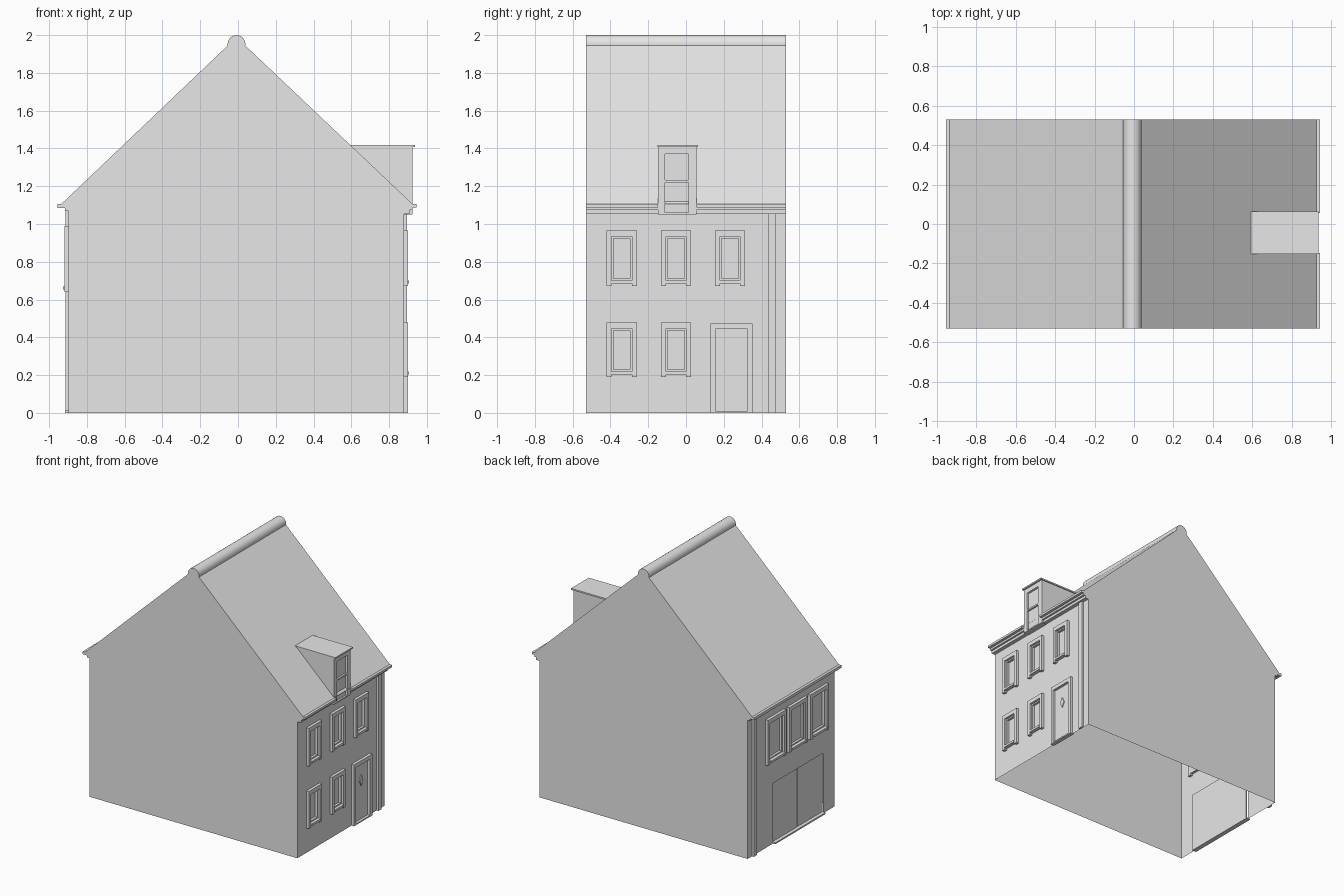
import bpy, bmesh, math
from mathutils import Vector

if "Cube" in bpy.data.objects:
    bpy.data.objects.remove(bpy.data.objects["Cube"], do_unlink=True)

mat = bpy.data.materials.new("plain_grey")
mat.use_nodes = True
grey = (0.8, 0.8, 0.8, 1)
mat.diffuse_color = grey
mat.node_tree.nodes["Principled BSDF"].inputs["Base Color"].default_value = grey

RIGHT, LEFT, HALF = 0.878, -0.897, 0.53   # wall planes and half depth


def finish(name, bm, fix=True):
    if fix:
        bmesh.ops.recalc_face_normals(bm, faces=bm.faces)
    me = bpy.data.meshes.new(name)
    bm.to_mesh(me)
    bm.free()
    me.materials.append(mat)
    ob = bpy.data.objects.new(name, me)
    bpy.context.collection.objects.link(ob)
    return ob


def boxes(name, wall, parts):
    """Parts are (inner, outer, y0, y1, z0, z1), depths measured out of the wall."""
    s = 1 if wall > 0 else -1
    bm = bmesh.new()
    for a, b, y0, y1, z0, z1 in parts:
        lo, hi = sorted((wall + s * a, wall + s * b))
        cube = bmesh.ops.create_cube(bm, size=1)["verts"]
        for v in cube:
            v.co = Vector((lo if v.co.x < 0 else hi,
                           y0 if v.co.y < 0 else y1,
                           z0 if v.co.z < 0 else z1))
    return finish(name, bm)


def facade(name, wall, y0, y1, z0, z1, holes):
    """Flat wall sheet with rectangular openings (ya, yb, za, zb)."""
    ys = sorted({y0, y1, *[h[0] for h in holes], *[h[1] for h in holes]})
    zs = sorted({z0, z1, *[h[2] for h in holes], *[h[3] for h in holes]})
    bm = bmesh.new()
    for ya, yb in zip(ys, ys[1:]):
        for za, zb in zip(zs, zs[1:]):
            cy, cz = (ya + yb) / 2, (za + zb) / 2
            if any(h[0] < cy < h[1] and h[2] < cz < h[3] for h in holes):
                continue
            loop = [(ya, za), (yb, za), (yb, zb), (ya, zb)]
            if wall < 0:
                loop.reverse()
            bm.faces.new([bm.verts.new((wall, y, z)) for y, z in loop])
    bmesh.ops.remove_doubles(bm, verts=bm.verts, dist=0.0001)
    bmesh.ops.dissolve_limit(bm, angle_limit=0.01, verts=bm.verts, edges=bm.edges)
    return finish(name, bm, fix=False)


def prism(name, profile, y0, y1, skip_bottom=False):
    """Extrude an xz outline along y; optionally leave near-vertical and base sides open."""
    bm = bmesh.new()
    front = [bm.verts.new((x, y0, z)) for x, z in profile]
    back = [bm.verts.new((x, y1, z)) for x, z in profile]
    bm.faces.new(front)
    bm.faces.new(back[::-1])
    n = len(profile)
    for i in range(n):
        j = (i + 1) % n
        if skip_bottom and max(profile[i][1], profile[j][1]) < 1.107 :
            continue
        bm.faces.new((front[i], back[i], back[j], front[j]))
    return finish(name, bm)


def window(name, wall, y, z0, z1, w, sill):
    """Framed window: surround, sash, recessed pane and sill; returns its opening."""
    h, f, r = w / 2, 0.026, 0.01
    top = z1 - 0.032
    low = z0 + 0.03
    boxes(name, wall, [
        (-0.02, 0.022, y - h, y - h + f, z0, z1),
        (-0.02, 0.022, y + h - f, y + h, z0, z1),
        (-0.02, 0.022, y - h + f, y + h - f, top, z1),
        (-0.02, sill, y - h + f, y + h - f, z0 + 0.013, low),
        (-0.02, 0.006, y - h + f, y - h + f + r, low, top),
        (-0.02, 0.006, y + h - f - r, y + h - f, low, top),
        (-0.02, 0.006, y - h + f + r, y + h - f - r, top - r, top),
        (-0.02, 0.006, y - h + f + r, y + h - f - r, low, low + r),
        (-0.02, -0.012, y - h + f + r, y + h - f - r, low + r, top - r)])
    return (y - h + f, y + h - f, low, top)


# Gables, roof slopes and rounded ridge as one open-bottomed shell
ridge = [(-0.008 + 0.047 * math.cos(math.radians(a)), 1.953 + 0.047 * math.sin(math.radians(a)))
         for a in [190 - 200 * i / 14 for i in range(15)]]
outline = [(LEFT, 0), (LEFT, 1.106), (-0.935, 1.106), *ridge, (0.925, 1.105), (RIGHT, 1.06), (RIGHT, 0)]
house = prism("gables_and_roof", outline, -HALF, HALF, skip_bottom=True)
bpy.ops.object.select_all(action="DESELECT")
house.select_set(True)
bpy.context.view_layer.objects.active = house
bpy.ops.object.shade_smooth_by_angle(angle=math.radians(30))

# Windows and front door on the right wall
holes = []
for i, y in enumerate((-0.34, -0.053, 0.233)):
    holes.append(window(f"upper_window_{i + 1}", RIGHT, y, 0.672, 0.966, 0.16, 0.028))
    if i < 2:
        holes.append(window(f"lower_window_{i + 1}", RIGHT, y, 0.19, 0.479, 0.16, 0.028))
holes.append((0.156, 0.325, 0, 0.444))
boxes("door_surround", RIGHT, [
    (-0.01, 0.022, 0.13, 0.156, 0, 0.474),
    (-0.01, 0.022, 0.325, 0.352, 0, 0.474),
    (-0.01, 0.022, 0.156, 0.325, 0.444, 0.474),
    (-0.01, 0.022, 0.156, 0.325, 0, 0.01)])
boxes("door", RIGHT, [(-0.01, 0.002, 0.156, 0.325, 0.01, 0.444)])
bm = bmesh.new()
diamond = [(0.24 + 0.022 * dy, 0.31 + 0.042 * dz) for dy, dz in ((1, 0), (0, 1), (-1, 0), (0, -1))]
face = bm.faces.new([bm.verts.new((RIGHT, y, z)) for y, z in diamond])
out = bmesh.ops.extrude_face_region(bm, geom=[face])["geom"]
bmesh.ops.translate(bm, vec=(0.009, 0, 0), verts=[g for g in out if isinstance(g, bmesh.types.BMVert)])
finish("door_diamond", bm)
facade("right_wall", RIGHT, -HALF, HALF, 0, 1.06, holes)

# Windows and double garage door on the left wall
holes = [window(f"back_window_{i + 1}", LEFT, y, 0.64, 0.99, 0.225, 0.03)
         for i, y in enumerate((0.2, -0.06, -0.32))]
holes.append((-0.39, 0.22, 0, 0.465))
boxes("garage_doors", LEFT, [
    (-0.016, -0.006, -0.39, -0.088, 0.012, 0.465),
    (-0.016, -0.006, -0.082, 0.22, 0.012, 0.465),
    (-0.016, -0.01, -0.088, -0.082, 0.012, 0.465)])
boxes("garage_threshold", LEFT, [(-0.016, 0.02, -0.39, 0.22, 0, 0.012)])
facade("left_wall", LEFT, -HALF, HALF, 0, 1.106, holes)

# Downpipes beside the corner on both long walls
for name, wall, top in (("right_downpipe", RIGHT, 1.06), ("left_downpipe", LEFT, 1.09)):
    boxes(name, wall, [(0, 0.016, 0.437, 0.476, 0, top)])

# Eaves: plain gutter on the left, stepped cornice broken by the dormer on the right
boxes("left_gutter", LEFT, [(0, 0.058, -HALF, HALF, 1.085, 1.106),
                            (0, 0.02, -HALF, HALF, 1.07, 1.085)])
steps = []
for ya, yb in ((-HALF, -0.148), (0.055, HALF)):
    for depth, za, zb in ((0.067, 1.088, 1.105), (0.045, 1.073, 1.088), (0.03, 1.053, 1.073)):
        steps.append((0, depth, ya, yb, za, zb))
boxes("right_cornice", RIGHT, steps)

# Dormer: cheeks, glazed front and flat roof
FRONT = 0.923
bm = bmesh.new()
side = [(RIGHT, 1.053), (FRONT, 1.053), (FRONT, 1.409), (0.59, 1.409), (RIGHT, 1.14)]
for y, order in ((-0.148, 1), (0.055, -1)):
    bm.faces.new([bm.verts.new((x, y, z)) for x, z in side[::order]])
finish("dormer_cheeks", bm, fix=False)
facade("dormer_front", FRONT, -0.148, 0.055, 1.053, 1.409, [(-0.12, 0.022, 1.06, 1.37)])
boxes("dormer_window", FRONT, [
    (-0.02, -0.014, -0.12, 0.022, 1.06, 1.37),
    (-0.02, 0, -0.12, -0.112, 1.06, 1.37),
    (-0.02, 0, 0.014, 0.022, 1.06, 1.37),
    (-0.02, 0, -0.112, 0.014, 1.22, 1.232)])
boxes("dormer_base", FRONT, [(-0.045, 0, -0.148, 0.055, 1.05, 1.06)])
boxes("dormer_roof", FRONT, [(-0.336, 0.014, -0.152, 0.063, 1.408, 1.419)])
